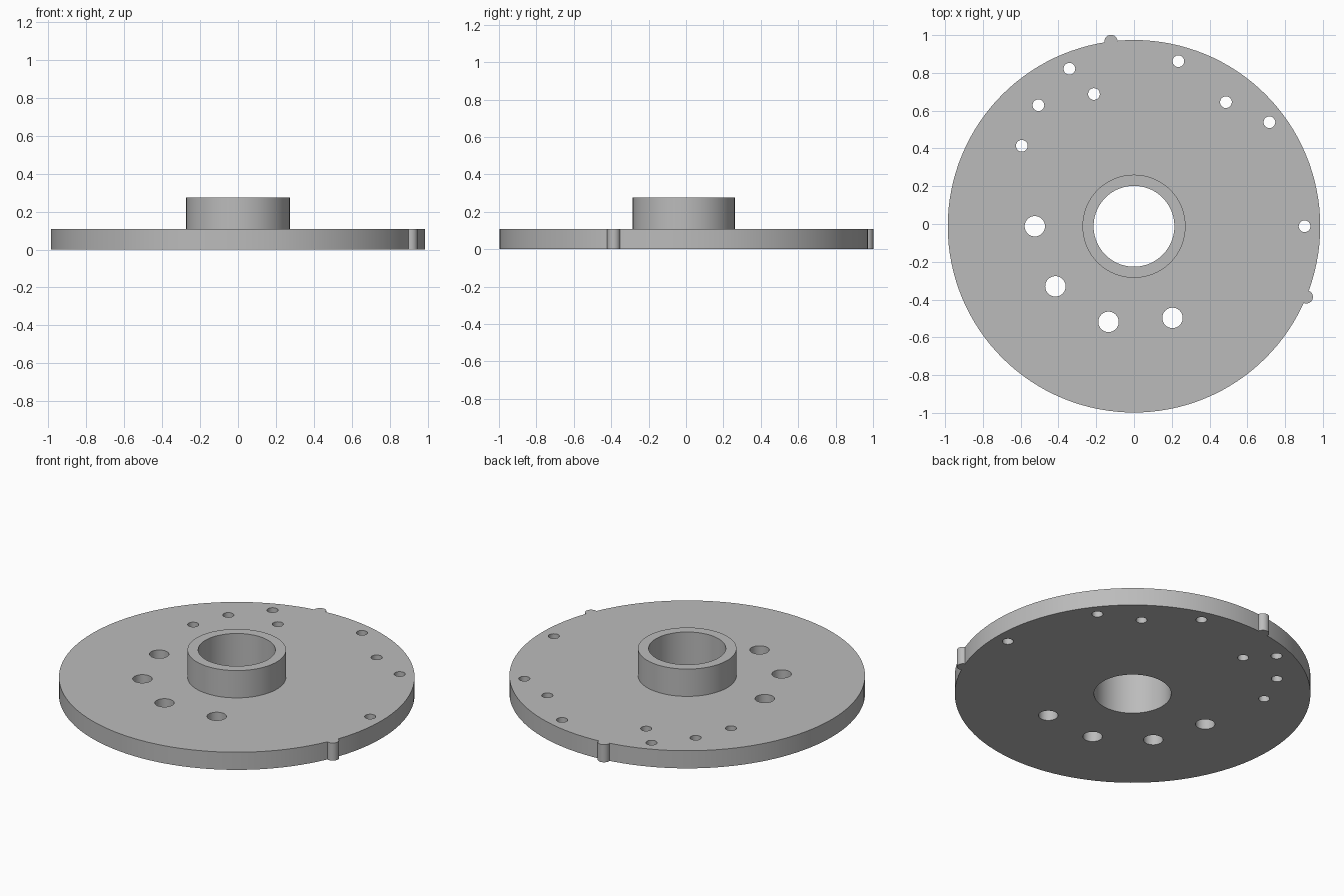
import bpy
from math import radians, cos, sin

cube = bpy.data.objects.get("Cube")
if cube:
    bpy.data.objects.remove(cube, do_unlink=True)

CY = -0.012      # disc centre in y
RIM = 0.986
PLATE = 0.108
HUB_TOP = 0.275

grey = bpy.data.materials.new("plain_grey")
grey.use_nodes = True
colour = (0.5, 0.5, 0.5, 1)
grey.diffuse_color = colour
grey.node_tree.nodes["Principled BSDF"].inputs["Base Color"].default_value = colour


def cylinder(name, x, y, radius, z0, z1, sides):
    bpy.ops.mesh.primitive_cylinder_add(
        vertices=sides, radius=radius, depth=z1 - z0,
        location=(x, y, (z0 + z1) / 2))
    ob = bpy.context.object
    ob.name = name
    ob.data.materials.append(grey)
    return ob


def combine(target, tool, operation):
    """Apply a boolean and remove the tool object."""
    tool.hide_render = True
    mod = target.modifiers.new(operation.lower(), 'BOOLEAN')
    mod.operation = operation
    mod.solver = 'EXACT'
    mod.object = tool
    bpy.context.view_layer.objects.active = target
    bpy.ops.object.modifier_apply(modifier=mod.name)
    bpy.data.objects.remove(tool, do_unlink=True)


# Round plate with a raised hub
disc = cylinder("flanged_disc", 0, CY, RIM, 0, PLATE, 128)
combine(disc, cylinder("hub", 0, CY, 0.273, 0.05, HUB_TOP, 96), 'UNION')

# Half-round locating nubs on the rim
for angle in (97.1, -22.3):
    a = radians(angle)
    nub = cylinder("rim_nub", RIM * cos(a), CY + RIM * sin(a), 0.035, 0, PLATE, 32)
    combine(disc, nub, 'UNION')

# Central bore
combine(disc, cylinder("bore", 0, CY, 0.214, -0.1, 0.4, 96), 'DIFFERENCE')

# Small holes near the rim and large holes around the hub
small = [(-0.342, 0.822), (-0.212, 0.688), (-0.506, 0.629), (-0.594, 0.414),
         (0.235, 0.862), (0.487, 0.645), (0.717, 0.539), (0.903, CY)]
large = [(-0.525, CY), (-0.416, -0.33), (-0.135, -0.518), (0.204, -0.497)]
for spots, radius in ((small, 0.031), (large, 0.054)):
    for x, y in spots:
        combine(disc, cylinder("hole", x, y, radius, -0.1, 0.2, 40), 'DIFFERENCE')

# Smooth walls with crisp rims
bpy.ops.object.select_all(action='DESELECT')
disc.select_set(True)
bpy.context.view_layer.objects.active = disc
bpy.ops.object.shade_smooth_by_angle(angle=radians(30))
